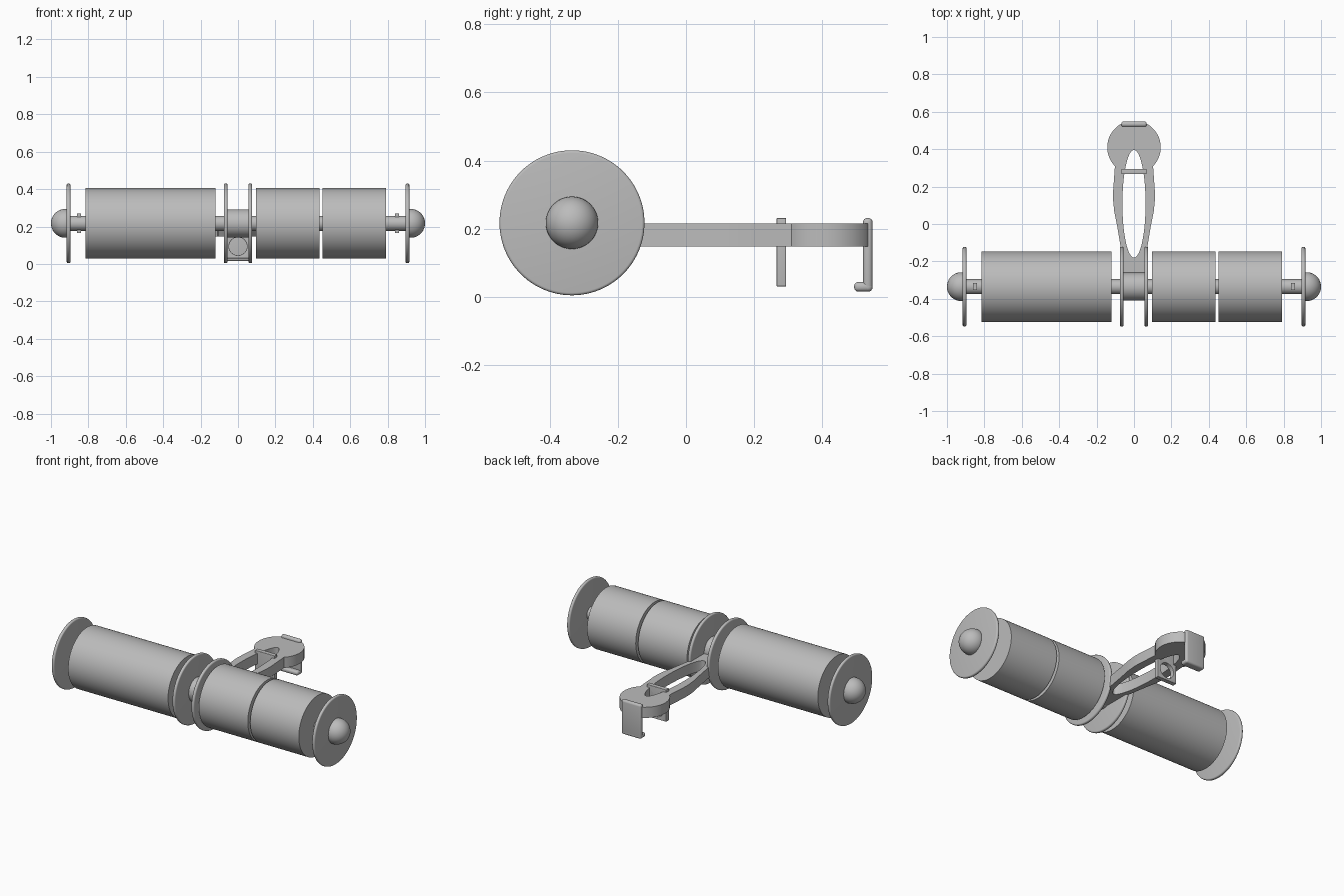
import bpy, math
from math import sin, cos, pi
from mathutils import Matrix

old = bpy.data.objects.get("Cube")
if old:
    bpy.data.objects.remove(old, do_unlink=True)

AXIS_Y, AXIS_Z = -0.335, 0.217

grey = bpy.data.materials.new("plain grey")
grey.use_nodes = True
colour = (0.5, 0.5, 0.5, 1)
grey.diffuse_color = colour
grey.node_tree.nodes["Principled BSDF"].inputs["Base Color"].default_value = colour


def finish(ob, name, bevel=0):
    ob.name = name
    ob.data.materials.clear()
    ob.data.materials.append(grey)
    bpy.ops.object.select_all(action="DESELECT")
    ob.select_set(True)
    bpy.context.view_layer.objects.active = ob
    if bevel:
        mod = ob.modifiers.new("rounded edges", "BEVEL")
        mod.width, mod.segments = bevel, 4
        mod.limit_method, mod.angle_limit = "ANGLE", math.radians(40)
        bpy.ops.object.modifier_apply(modifier=mod.name)
    bpy.ops.object.shade_smooth_by_angle(angle=math.radians(30))
    return ob


def cylinder(name, x0, x1, radius, bevel=0):
    bpy.ops.mesh.primitive_cylinder_add(
        vertices=96, radius=radius, depth=x1 - x0,
        location=((x0 + x1) / 2, AXIS_Y, AXIS_Z), rotation=(0, pi / 2, 0))
    return finish(bpy.context.object, name, bevel)


def box(name, low, high, bevel=0):
    size = [b - a for a, b in zip(low, high)]
    mid = [(a + b) / 2 for a, b in zip(low, high)]
    bpy.ops.mesh.primitive_cube_add(size=1, location=mid)
    ob = bpy.context.object
    ob.data.transform(Matrix.Diagonal((*size, 1)))
    return finish(ob, name, bevel)


def ellipse(cx, cy, rx, ry, start=0, end=2 * pi, steps=64, closed=True):
    count = steps if closed else steps + 1
    angles = [start + (end - start) * i / steps for i in range(count)]
    return [(cx + rx * cos(a), cy + ry * sin(a)) for a in angles]


def slab(name, loops, thickness, matrix, bevel=0):
    # filled outline with holes, extruded about its plane
    curve = bpy.data.curves.new(name, "CURVE")
    curve.dimensions, curve.fill_mode = "2D", "BOTH"
    curve.extrude = thickness / 2
    for loop in loops:
        spline = curve.splines.new("POLY")
        spline.points.add(len(loop) - 1)
        for point, (x, y) in zip(spline.points, loop):
            point.co = (x, y, 0, 1)
        spline.use_cyclic_u = True
    ob = bpy.data.objects.new(name, curve)
    bpy.context.collection.objects.link(ob)
    bpy.ops.object.select_all(action="DESELECT")
    ob.select_set(True)
    bpy.context.view_layer.objects.active = ob
    bpy.ops.object.convert(target="MESH")
    ob = bpy.context.object
    ob.data.transform(matrix)
    # weld the caps to the sides
    bpy.ops.object.mode_set(mode="EDIT")
    bpy.ops.mesh.select_all(action="SELECT")
    bpy.ops.mesh.remove_doubles(threshold=0.0001)
    bpy.ops.mesh.normals_make_consistent(inside=False)
    bpy.ops.object.mode_set(mode="OBJECT")
    return finish(ob, name, bevel)


# Axle, hub and the three rolls
cylinder("axle", -0.91, 0.91, 0.04)
cylinder("centre_hub", -0.06, 0.06, 0.075)
cylinder("long_roll", -0.815, -0.12, 0.189)
cylinder("inner_short_roll", 0.095, 0.435, 0.189)
cylinder("outer_short_roll", 0.452, 0.79, 0.189)

# Flanges, end domes and retaining pins on both sides
for side, s in (("left", 1), ("right", -1)):
    for part, x in (("inner_flange", 0.066), ("outer_flange", 0.906)):
        cylinder(f"{side}_{part}", s * x - 0.01, s * x + 0.01, 0.213, 0.008)
    box(f"{side}_pin", (s * 0.85 - 0.011, AXIS_Y - 0.019, AXIS_Z - 0.052),
        (s * 0.85 + 0.011, AXIS_Y + 0.019, AXIS_Z + 0.052))
    bpy.ops.mesh.primitive_uv_sphere_add(segments=48, ring_count=24, radius=0.077)
    dome = bpy.context.object
    dome.data.transform(Matrix.Translation((s * 0.923, AXIS_Y, AXIS_Z)))
    for v in dome.data.vertices:
        v.co.x = s * max(s * v.co.x, 0.91)
    finish(dome, f"{side}_end_dome")

# Arm: tapering body with a round head and a long oval opening
edge = [(0.058, -0.33), (0.058, -0.25), (0.07, -0.13), (0.092, 0.0),
        (0.106, 0.07), (0.112, 0.13), (0.112, 0.17), (0.102, 0.31)]
head = ellipse(0, 0.41, 0.143, 0.143, -pi / 4, 5 * pi / 4, 64, False)
outline = edge + [(x, min(y, 0.535)) for x, y in head] + [(-x, y) for x, y in reversed(edge)]
opening = ellipse(0, 0.108, 0.062, 0.288)
slab("arm", [outline, opening], 0.067, Matrix.Translation((0, 0, 0.1815)))

# Middle tab with a round hole, standing across the arm
upright = Matrix.Translation((0, 0.28, 0)) @ Matrix.Rotation(pi / 2, 4, "X")
tab = [(-0.068, 0.03), (0.068, 0.03), (0.068, 0.231), (-0.068, 0.231)]
slab("middle_tab", [tab, ellipse(0, 0.094, 0.048, 0.048)], 0.028, upright, 0.008)

# Rear clip with a forward foot
box("rear_clip", (-0.068, 0.52, 0.015), (0.068, 0.548, 0.231), 0.012)
box("rear_clip_foot", (-0.068, 0.494, 0.015), (0.068, 0.548, 0.043), 0.012)
